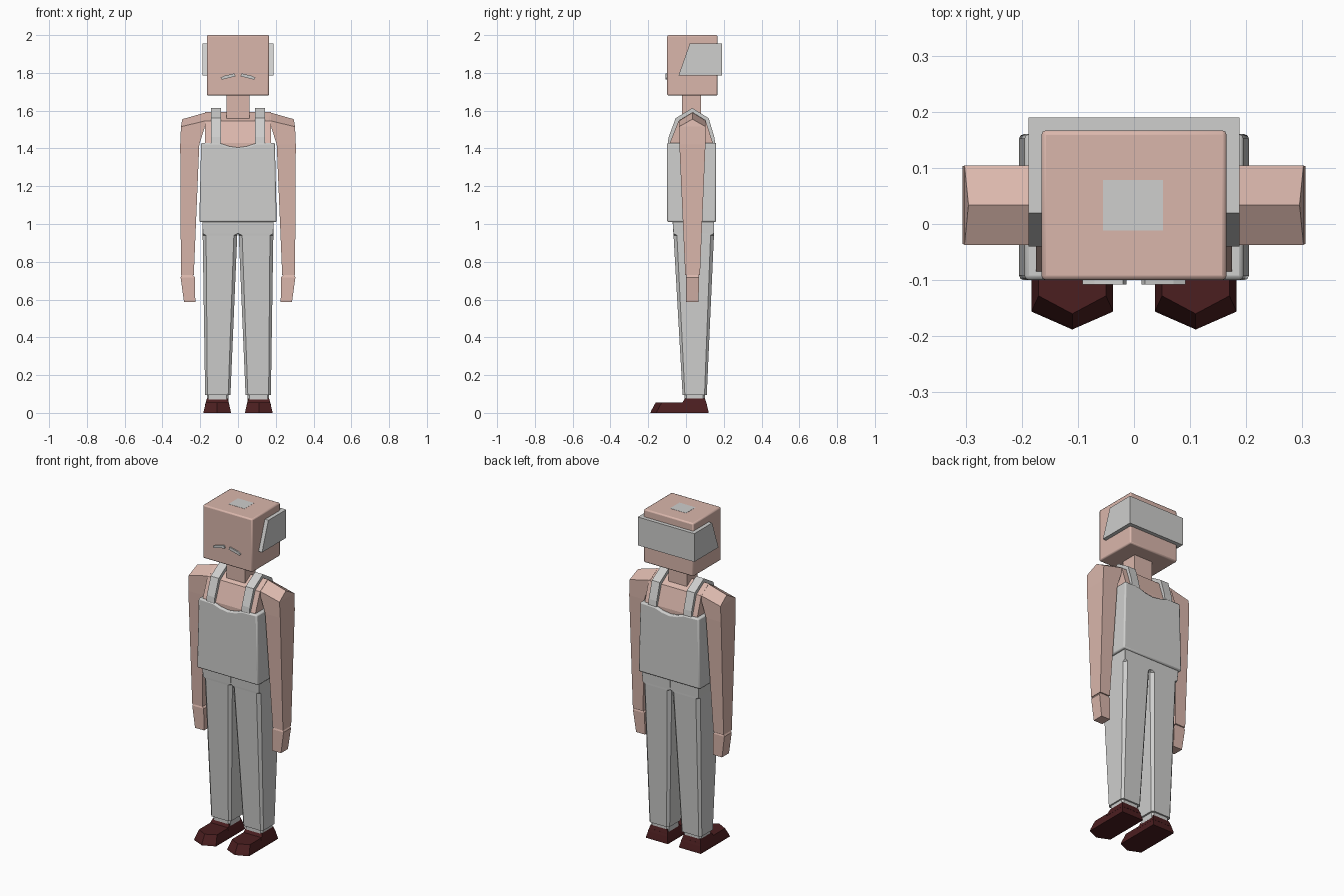
import bpy, bmesh, math

if "Cube" in bpy.data.objects:
    bpy.data.objects.remove(bpy.data.objects["Cube"])


def material(name, rgb):
    m = bpy.data.materials.new(name)
    m.diffuse_color = (*rgb, 1)
    m.use_nodes = True
    m.node_tree.nodes["Principled BSDF"].inputs["Base Color"].default_value = m.diffuse_color
    return m


SKIN = material("skin", (0.70, 0.47, 0.41))
GREY = material("light grey", (0.62, 0.62, 0.61))
RED = material("dark red", (0.070, 0.013, 0.014))


def loft(name, rings, mat, mirror=False, bevel=0.0, segments=2):
    """Skin a stack of equal-length point rings and cap both ends."""
    bm = bmesh.new()
    rows = [[bm.verts.new(p) for p in r] for r in rings]
    n = len(rows[0])
    for a, b in zip(rows, rows[1:]):
        for i in range(n):
            j = (i + 1) % n
            bm.faces.new((a[i], a[j], b[j], b[i]))
    bm.faces.new(rows[0][::-1])
    bm.faces.new(rows[-1])
    bmesh.ops.remove_doubles(bm, verts=bm.verts[:], dist=1e-5)
    bmesh.ops.recalc_face_normals(bm, faces=bm.faces[:])
    mesh = bpy.data.meshes.new(name)
    bm.to_mesh(mesh)
    bm.free()
    mesh.materials.append(mat)
    ob = bpy.data.objects.new(name, mesh)
    bpy.context.collection.objects.link(ob)
    if bevel:
        mod = ob.modifiers.new("bevel", 'BEVEL')
        mod.width, mod.segments = bevel, segments
        mod.limit_method, mod.angle_limit = 'ANGLE', math.radians(40)
    if mirror:
        ob.modifiers.new("mirror", 'MIRROR').use_mirror_merge = False
    return ob


def rect(z, x0, x1, y0, y1, c=0.0, z_out=None):
    """Rectangular ring, optional corner chamfer and different outer height."""
    zo = z if z_out is None else z_out
    if not c:
        return [(x0, y0, z), (x1, y0, zo), (x1, y1, zo), (x0, y1, z)]
    return [(x0 + c, y0, z), (x1 - c, y0, z), (x1, y0 + c, z), (x1, y1 - c, z),
            (x1 - c, y1, z), (x0 + c, y1, z), (x0, y1 - c, z), (x0, y0 + c, z)]


def extrude_x(name, pts, x0, x1, mat, **kw):
    return loft(name, [[(x, y, z) for y, z in pts] for x in (x0, x1)], mat, **kw)


def extrude_y(name, pts, y0, y1, mat, **kw):
    return loft(name, [[(x, y, z) for x, z in pts] for y in (y0, y1)], mat, **kw)


# Head, neck and the wrap-around hair
loft("head", [rect(z, -0.165, 0.165, -0.10, 0.167) for z in (1.68, 2.0)],
     SKIN, bevel=0.008)
loft("neck", [rect(z, -0.062, 0.062, -0.02, 0.08) for z in (1.54, 1.69)], SKIN)
extrude_x("hair", [(-0.04, 1.785), (0.19, 1.785), (0.19, 1.955), (0.02, 1.955)],
          -0.188, 0.188, GREY)

# Face and crown details
extrude_y("eyebrow", [(0.013, 1.782), (0.085, 1.764), (0.092, 1.774), (0.07, 1.785),
                      (0.02, 1.797)], -0.108, -0.099, GREY, mirror=True)
loft("crown_plate", [rect(z, -0.055, 0.052, -0.012, 0.078) for z in (1.995, 2.001)], GREY)

# Bare chest and shoulders
extrude_x("chest", [(-0.085, 1.3), (-0.085, 1.43), (-0.04, 1.545), (0.033, 1.592),
                    (0.105, 1.545), (0.142, 1.43), (0.142, 1.3)], -0.175, 0.175, SKIN)

# Overalls bib with a scooped top edge
scoop = [(0.195, 1.43), (0.095, 1.428), (0.05, 1.412), (0, 1.405),
         (-0.05, 1.412), (-0.095, 1.428), (-0.195, 1.43)]
extrude_y("overalls_bib", [(-0.205, 1.01), (0.205, 1.01)] + scoop,
          -0.10, 0.16, GREY, bevel=0.008)

# Shoulder straps
outer = [(-0.098, 1.42), (-0.092, 1.46), (-0.055, 1.56), (0.033, 1.614),
         (0.12, 1.56), (0.150, 1.46), (0.156, 1.42)]
inner = [(0.135, 1.42), (0.130, 1.46), (0.105, 1.535), (0.033, 1.585),
         (-0.035, 1.535), (-0.072, 1.46), (-0.078, 1.42)]
extrude_x("strap", outer + inner, 0.090, 0.143, GREY, mirror=True)

# Arms with ridged shoulders, and hands
loft("arm", [rect(0.73, 0.234, 0.302, -0.004, 0.074),
             rect(1.42, 0.205, 0.306, -0.035, 0.103),
             rect(1.548, 0.165, 0.302, -0.037, 0.104, z_out=1.515),
             rect(1.592, 0.165, 0.295, 0.034, 0.034, z_out=1.555)], SKIN, mirror=True)
loft("hand", [rect(0.588, 0.226, 0.286, 0.0, 0.066),
              rect(0.718, 0.228, 0.304, -0.001, 0.070),
              rect(0.735, 0.245, 0.295, 0.005, 0.065)], SKIN, mirror=True)

# Trouser legs and cuffs
loft("trouser_leg", [rect(0.095, 0.040, 0.174, -0.018, 0.110, c=0.012),
                     rect(0.94, 0.004, 0.187, -0.066, 0.148, c=0.018),
                     rect(0.95, 0.0, 0.187, -0.067, 0.148, c=0.001),
                     rect(1.03, 0.0, 0.189, -0.072, 0.150, c=0.001)],
     GREY, mirror=True)
loft("cuff", [rect(z, 0.050, 0.165, -0.008, 0.100, c=0.010) for z in (0.06, 0.10)],
     GREY, mirror=True)


# Shoes with pointed toes and raised heels
def sole(z, d, toe):
    return [(0.037 + d, 0.12 - d, z), (0.037 + d, toe + 0.032, z), (0.110, toe, z),
            (0.183 - d, toe + 0.032, z), (0.183 - d, 0.12 - d, z)]


loft("shoe", [sole(0.0, 0, -0.188), sole(0.012, 0.002, -0.184),
              sole(0.056, 0.013, -0.160)], RED, mirror=True)
loft("shoe_heel", [rect(0.04, 0.045, 0.175, -0.03, 0.112),
                   rect(0.076, 0.055, 0.165, -0.005, 0.100)], RED, mirror=True)

# Smooth only the rounded edges
for part in ("head", "overalls_bib"):
    ob = bpy.data.objects[part]
    bpy.ops.object.select_all(action='DESELECT')
    ob.select_set(True)
    bpy.context.view_layer.objects.active = ob
    bpy.ops.object.shade_smooth_by_angle(angle=math.radians(35))
